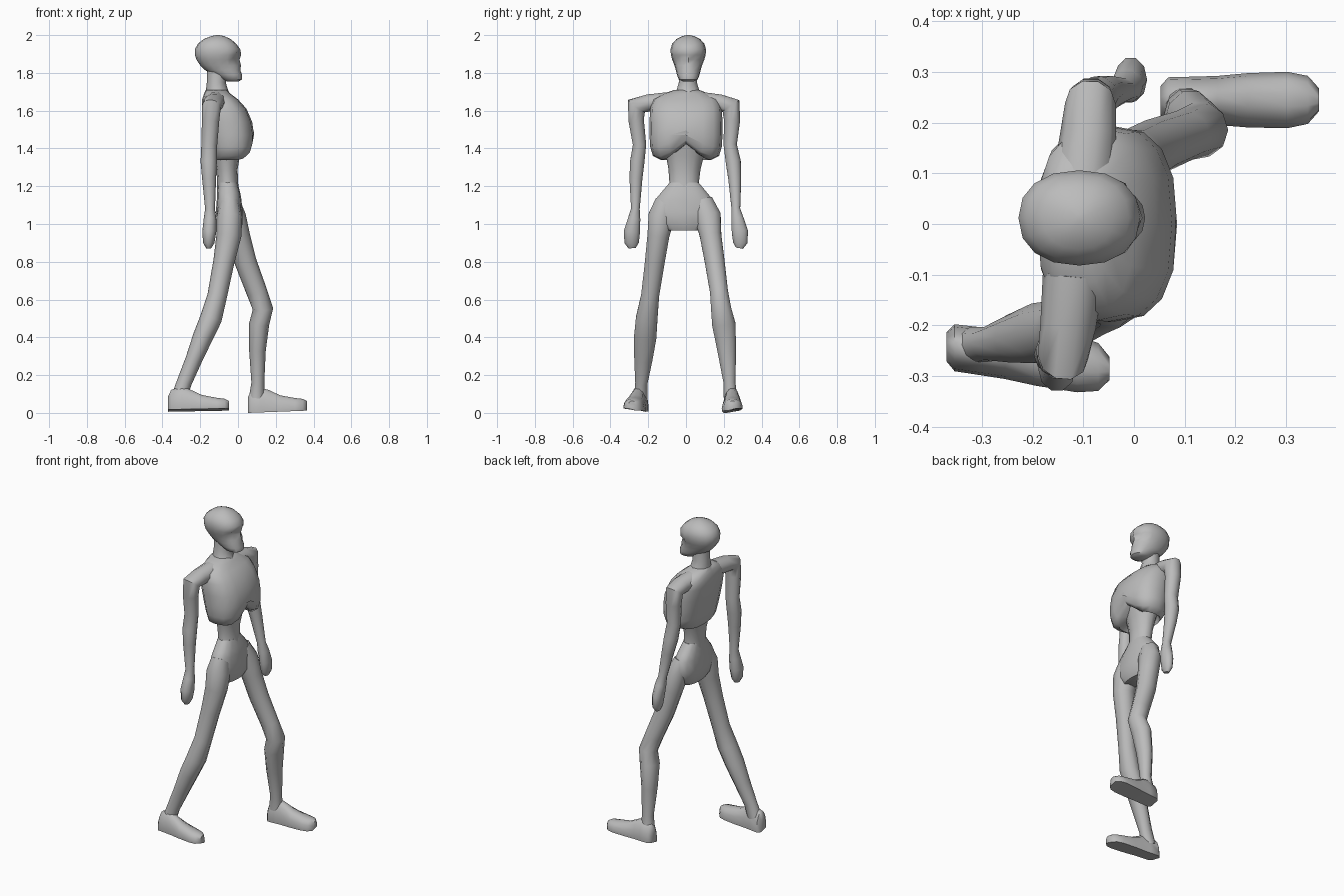
import bpy, bmesh, math
from mathutils import Vector

grey = bpy.data.materials.new("plain grey")
grey.diffuse_color = (0.5, 0.5, 0.5, 1)


def loft(name, rings, shape=None, angle=50):
    """Skin a list of point rings, cap both ends, optionally reshape vertices."""
    bm = bmesh.new()
    loops = [[bm.verts.new(p) for p in r] for r in rings]
    n = len(loops[0])
    for a, b in zip(loops, loops[1:]):
        for i in range(n):
            bm.faces.new((a[i], a[(i + 1) % n], b[(i + 1) % n], b[i]))
    bm.faces.new(loops[0])
    bm.faces.new(loops[-1])
    if shape:
        for v in bm.verts:
            shape(v.co)
    bmesh.ops.recalc_face_normals(bm, faces=bm.faces)
    mesh = bpy.data.meshes.new(name)
    bm.to_mesh(mesh)
    bm.free()
    mesh.materials.append(grey)
    ob = bpy.data.objects.new(name, mesh)
    bpy.context.collection.objects.link(ob)
    bpy.ops.object.select_all(action='DESELECT')
    ob.select_set(True)
    bpy.context.view_layer.objects.active = ob
    bpy.ops.object.shade_smooth_by_angle(angle=math.radians(angle))
    return ob


def limb(name, path, ref=(1, 0, 0), sides=10):
    """Tube along (x, y, z, radius along ref, other radius) stations."""
    pts = [Vector(p[:3]) for p in path]
    rings = []
    for i, p in enumerate(path):
        t = (pts[min(i + 1, len(pts) - 1)] - pts[max(i - 1, 0)]).normalized()
        r = Vector(ref)
        u = (r - t * r.dot(t)).normalized()
        v = t.cross(u)
        rings.append([pts[i] + u * p[3] * math.cos(a) + v * p[4] * math.sin(a)
                      for a in (2 * math.pi * k / sides for k in range(sides))])
    return loft(name, rings)


def stack(name, levels, sides=16, power=1.0, shape=None):
    """Body of level sections: (z, back x, front x, centre y, half width)."""
    def s(v):
        return math.copysign(abs(v) ** power, v)
    rings = []
    for z, xb, xf, yc, w in levels:
        rings.append([((xb + xf) / 2 + (xf - xb) / 2 * s(math.cos(a)),
                       yc + w * s(math.sin(a)), z)
                      for a in (2 * math.pi * k / sides for k in range(sides))])
    return loft(name, rings, shape)


# Head, with eye sockets pressed in
def face(co):
    if co.x > -0.06 and 1.86 < co.z < 1.905 and 0.02 < abs(co.y - 0.012) < 0.065:
        co.x -= 0.018
    if co.x > -0.03 and 1.82 < co.z < 1.85 and abs(co.y - 0.012) < 0.01:
        co.x += 0.008


stack("head", [
    (1.755, -0.06, 0.005, 0.012, 0.03), (1.765, -0.085, 0.02, 0.012, 0.05),
    (1.79, -0.13, 0.022, 0.012, 0.06), (1.815, -0.175, 0.012, 0.012, 0.066),
    (1.84, -0.2, 0.008, 0.012, 0.073), (1.87, -0.22, 0.008, 0.012, 0.085),
    (1.895, -0.228, 0.017, 0.012, 0.092), (1.925, -0.228, 0.012, 0.012, 0.094),
    (1.955, -0.212, -0.01, 0.012, 0.085), (1.98, -0.18, -0.04, 0.012, 0.062),
    (1.995, -0.14, -0.075, 0.012, 0.03), (2.0, -0.115, -0.1, 0.012, 0.008)],
    power=0.9, shape=face)

# Neck
limb("neck", [(-0.1, 0.01, 1.64, 0.075, 0.09), (-0.112, 0.01, 1.7, 0.06, 0.065),
              (-0.115, 0.01, 1.75, 0.05, 0.05), (-0.11, 0.012, 1.83, 0.055, 0.052)])


# Rib cage, with the lower front edge arched up at the middle
def arch(co):
    if co.z < 1.42 and co.x > -0.02:
        co.z += 0.085 * max(0, 1 - abs(co.y) / 0.11)


stack("rib_cage", [
    (1.385, -0.12, -0.02, 0, 0.09), (1.34, -0.13, 0.045, 0, 0.135),
    (1.36, -0.14, 0.07, 0, 0.175), (1.41, -0.15, 0.083, 0, 0.19),
    (1.47, -0.165, 0.085, 0, 0.193), (1.54, -0.18, 0.075, 0, 0.193),
    (1.61, -0.19, 0.045, 0, 0.19), (1.66, -0.19, 0.0, 0, 0.175),
    (1.69, -0.18, -0.04, 0, 0.12), (1.71, -0.17, -0.06, 0.005, 0.065)],
    power=0.78, shape=arch)

# Waist and pelvis
stack("waist", [
    (1.44, -0.15, 0.03, 0, 0.13), (1.36, -0.13, 0.01, -0.005, 0.1),
    (1.29, -0.115, -0.002, -0.008, 0.085), (1.22, -0.11, 0.0, -0.01, 0.078),
    (1.16, -0.11, 0.01, -0.01, 0.09)], sides=12)
stack("pelvis", [
    (1.22, -0.105, -0.002, -0.01, 0.078), (1.165, -0.11, 0.012, -0.01, 0.125),
    (1.13, -0.112, 0.018, -0.01, 0.155), (1.06, -0.118, 0.025, -0.012, 0.17),
    (1.0, -0.11, 0.025, -0.01, 0.145), (0.965, -0.09, 0.01, -0.01, 0.1)],
    sides=14, power=0.85)

# Arms: shoulder, elbow, wrist and mitten hand; the rear one hangs, the other swings forward
limb("right_arm", [
    (-0.12, -0.1, 1.65, 0.06, 0.05), (-0.13, -0.2, 1.64, 0.055, 0.048),
    (-0.14, -0.262, 1.625, 0.05, 0.056), (-0.145, -0.264, 1.55, 0.046, 0.043),
    (-0.152, -0.246, 1.42, 0.042, 0.037), (-0.155, -0.258, 1.33, 0.043, 0.04),
    (-0.153, -0.265, 1.24, 0.037, 0.036), (-0.148, -0.268, 1.08, 0.026, 0.024),
    (-0.148, -0.274, 1.03, 0.033, 0.034), (-0.152, -0.286, 0.96, 0.037, 0.045),
    (-0.155, -0.288, 0.9, 0.03, 0.04), (-0.155, -0.285, 0.872, 0.014, 0.02)])
limb("left_arm", [
    (-0.1, 0.09, 1.65, 0.06, 0.05), (-0.09, 0.18, 1.64, 0.055, 0.048),
    (-0.086, 0.238, 1.625, 0.05, 0.056), (-0.085, 0.244, 1.55, 0.046, 0.045),
    (-0.08, 0.234, 1.42, 0.042, 0.037), (-0.072, 0.25, 1.33, 0.042, 0.042),
    (-0.055, 0.258, 1.24, 0.036, 0.036), (-0.022, 0.264, 1.08, 0.026, 0.024),
    (-0.014, 0.272, 1.03, 0.032, 0.034), (-0.006, 0.285, 0.96, 0.032, 0.045),
    (-0.004, 0.288, 0.9, 0.026, 0.04), (-0.004, 0.283, 0.872, 0.013, 0.02)])

# Legs: right trails behind, left steps forward
limb("right_leg", [
    (-0.045, -0.105, 1.12, 0.05, 0.06), (-0.045, -0.13, 1.04, 0.068, 0.073),
    (-0.048, -0.146, 0.94, 0.066, 0.061), (-0.075, -0.165, 0.8, 0.056, 0.055),
    (-0.11, -0.19, 0.62, 0.052, 0.05), (-0.143, -0.208, 0.5, 0.058, 0.06),
    (-0.187, -0.216, 0.4, 0.053, 0.062), (-0.235, -0.226, 0.28, 0.044, 0.05),
    (-0.285, -0.236, 0.16, 0.04, 0.034), (-0.312, -0.24, 0.08, 0.042, 0.038)])
limb("left_leg", [
    (-0.04, 0.085, 1.12, 0.05, 0.06), (-0.02, 0.115, 1.04, 0.062, 0.073),
    (0.003, 0.13, 0.94, 0.06, 0.06), (0.04, 0.152, 0.8, 0.058, 0.055),
    (0.1, 0.175, 0.64, 0.055, 0.05), (0.132, 0.186, 0.55, 0.054, 0.056),
    (0.112, 0.2, 0.47, 0.053, 0.065), (0.103, 0.216, 0.33, 0.044, 0.052),
    (0.105, 0.23, 0.16, 0.034, 0.033), (0.1, 0.236, 0.08, 0.042, 0.038)])


def foot(name, heel, toe, side):
    """Shoe-like foot: cross-sections (along, height, half width) from heel to toe."""
    sections = [(0.0, 0.08, 0.028), (0.05, 0.115, 0.045), (0.22, 0.13, 0.046),
                (0.36, 0.115, 0.047), (0.55, 0.085, 0.052), (0.8, 0.068, 0.054),
                (0.93, 0.062, 0.046), (1.0, 0.05, 0.022)]
    h, t = Vector(heel), Vector(toe)
    rings = []
    for f, top, w in sections:
        c = h.lerp(t, f)
        narrow = 0.6 if f < 0.5 else 0.72
        prof = [(-1, 0), (1, 0), (1.03, 0.2), (0.92, 0.55), (narrow, 0.85), (0.25, 1),
                (-0.25, 1), (-narrow, 0.85), (-0.92, 0.55), (-1.03, 0.2)]
        rings.append([(c.x, c.y + w * u, c.z + (top - 0.005) * v
                       + 0.006 * u * side * (1 - v)) for u, v in prof])
    return loft(name, rings)


foot("right_foot", (-0.37, -0.242, 0.012), (-0.048, -0.285, 0.018), -1)
foot("left_foot", (0.052, 0.243, 0.006), (0.365, 0.245, 0.018), 1)
